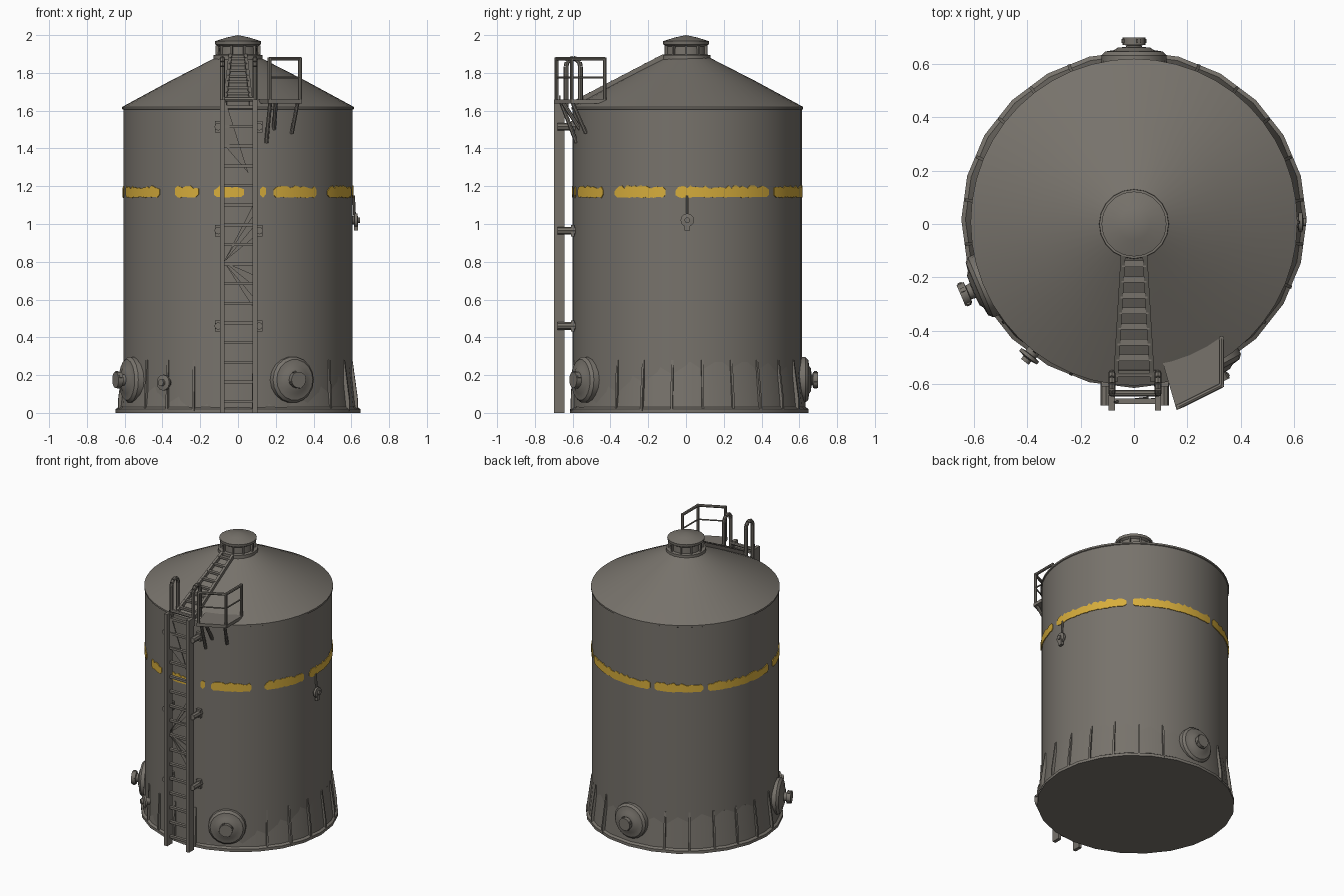
import bpy, bmesh, math, random
from mathutils import Matrix, Vector

if "Cube" in bpy.data.objects:
    bpy.data.objects.remove(bpy.data.objects["Cube"])

random.seed(4)
CY = 0.007   # tank axis sits slightly behind the origin
R = 0.607    # shell radius


def material(name, rgb):
    m = bpy.data.materials.new(name)
    m.diffuse_color = (*rgb, 1)
    m.use_nodes = True
    m.node_tree.nodes["Principled BSDF"].inputs["Base Color"].default_value = m.diffuse_color
    return m


GREY = material("warm_grey_steel", (0.185, 0.17, 0.148))
YELLOW = material("yellow_paint", (0.68, 0.42, 0.045))


def finish(name, bm, mat=GREY, angle=35):
    bmesh.ops.remove_doubles(bm, verts=bm.verts, dist=1e-5)
    bmesh.ops.recalc_face_normals(bm, faces=bm.faces)
    me = bpy.data.meshes.new(name)
    bm.to_mesh(me)
    bm.free()
    me.materials.append(mat)
    ob = bpy.data.objects.new(name, me)
    bpy.context.collection.objects.link(ob)
    bpy.ops.object.select_all(action='DESELECT')
    ob.select_set(True)
    bpy.context.view_layer.objects.active = ob
    bpy.ops.object.shade_smooth_by_angle(angle=math.radians(angle))
    return ob


def lathe(bm, profile, n, mat=Matrix()):
    """Revolve (radius, height) points round local z."""
    rings = []
    for r, z in profile:
        rings.append([bm.verts.new(mat @ Vector((r * math.cos(k * math.tau / n),
                      r * math.sin(k * math.tau / n), z))) for k in range(n)]
                     if r > 0 else [bm.verts.new(mat @ Vector((0, 0, z)))])
    for a, b in zip(rings, rings[1:]):
        for k in range(n):
            j = (k + 1) % n
            quad = [a[k % len(a)], a[j % len(a)], b[j % len(b)], b[k % len(b)]]
            bm.faces.new(list(dict.fromkeys(quad)))


def box(bm, centre, size, rot=Matrix()):
    bmesh.ops.create_cube(bm, size=1, matrix=Matrix.Translation(centre) @ rot.to_4x4()
                          @ Matrix.Diagonal((*size, 1)))


def bar(bm, a, b, r, n=8):
    """Straight round bar between two points."""
    a, b = Vector(a), Vector(b)
    d = b - a
    m = Matrix.Translation(a) @ d.to_track_quat('Z', 'Y').to_matrix().to_4x4()
    lathe(bm, [(0, 0), (r, 0), (r, d.length), (0, d.length)], n, m)


def path(bm, pts, r):
    for a, b in zip(pts, pts[1:]):
        bar(bm, a, b, r)


def prism(bm, pts, offset):
    """Solid slab from an outline, pushed along an offset vector."""
    lo = [bm.verts.new(Vector(p)) for p in pts]
    hi = [bm.verts.new(Vector(p) + Vector(offset)) for p in pts]
    bm.faces.new(lo)
    bm.faces.new(hi[::-1])
    for k in range(len(pts)):
        j = (k + 1) % len(pts)
        bm.faces.new([lo[k], lo[j], hi[j], hi[k]])


def around(deg, r, z):
    """Point on the tank; 0 degrees is the front, 90 the right."""
    t = math.radians(deg)
    return Vector((r * math.sin(t), CY - r * math.cos(t), z))


def outward(deg, z):
    """Frame on the tank axis whose local z points out of the wall."""
    t = math.radians(deg)
    m = Matrix(((math.cos(t), 0, math.sin(t)), (math.sin(t), 0, -math.cos(t)), (0, 1, 0)))
    return Matrix.Translation((0, CY, z)) @ m.to_4x4()


# Shell and conical roof with a small eave lip
bm = bmesh.new()
lathe(bm, [(0, 0.005), (R, 0.005), (R, 1.605), (R + .006, 1.608), (R + .006, 1.62),
           (0.36, 1.757), (0.11, 1.885), (0, 1.885)], 48, Matrix.Translation((0, CY, 0)))
finish("tank_shell", bm, angle=25)

# Roof vent: collar, neck, overhanging cap
bm = bmesh.new()
lathe(bm, [(0, 1.85), (.132, 1.85), (.13, 1.895), (.106, 1.897), (.104, 1.94), (.12, 1.95),
           (.122, 1.968), (.06, 1.987), (0, 2.0)], 20)
for k in range(10):
    t = k * math.tau / 10
    box(bm, (.108 * math.cos(t), .108 * math.sin(t), 1.92), (.02, .01, .05),
        Matrix.Rotation(t, 3, 'Z'))
finish("roof_vent", bm)

# Base ring and flared skirt
bm = bmesh.new()
oval = Matrix.Translation((0, .017, 0)) @ Matrix.Diagonal((1.025, 1, 1, 1))
lathe(bm, [(0, 0), (.632, 0), (.632, .02), (.617, .03), (.592, .27), (0, .27)], 24, oval)
finish("base_skirt", bm)

# Triangular stiffening ribs round the base
bm = bmesh.new()
for k in range(24):
    deg = k * 15 + 7.5
    if any(abs((deg - c + 180) % 360 - 180) < 10 for c in (28, 180, 293)):
        continue
    t = math.radians(deg)
    tan = Vector((math.cos(t), math.sin(t), 0)) * .012
    foot = .64 if deg > 60 and deg < 300 else .622
    prism(bm, [around(deg, .58, .01) - tan / 2, around(deg, foot, .01) - tan / 2,
               around(deg, foot, .07) - tan / 2, around(deg, R + .004, .28) - tan / 2,
               around(deg, .58, .28) - tan / 2], tan)
finish("base_ribs", bm)

# Worn yellow dashes, as thin curved plates with ragged edges
bm = bmesh.new()
for a, b in [(-33, -20), (-12, 3), (11, 14), (18, 43), (51, 79), (84, 135), (139, 193),
             (196, 226), (229, 277), (283, 317)]:
    n = max(2, round((b - a) / 1.5))
    rows = []
    for k in range(n + 1):
        d = a + (b - a) * k / n
        end = .014 if k in (0, n) else 0
        lo = 1.138 + end + random.uniform(0, .006)
        hi = 1.205 - end - random.uniform(0, .018)
        rows.append([bm.verts.new(around(d, r, z)) for r, z in
                     ((R - .003, lo), (R + .004, lo), (R + .004, hi), (R - .003, hi))])
    for p, q in zip(rows, rows[1:]):
        for i in range(4):
            j = (i + 1) % 4
            bm.faces.new([p[i], p[j], q[j], q[i]])
    bm.faces.new(rows[0])
    bm.faces.new(rows[-1][::-1])
finish("yellow_band_dashes", bm, YELLOW)

# Manholes with stepped lids and a central nozzle
for name, deg, tip in [("front_manhole", 28, .685), ("back_manhole", 180, .693),
                       ("left_manhole", 293, .705)]:
    bm = bmesh.new()
    out = outward(deg, .175)
    lathe(bm, [(0, .55), (.125, .55), (.122, .625), (.108, .64), (.075, .645), (.06, .655),
               (.03, .657), (.028, tip - .03), (.043, tip - .028), (.043, tip), (0, tip)], 18, out)
    for k in range(2):
        box(bm, out @ Vector((0, 0, tip - .014)), (.095, .016, .016),
            (out.to_3x3() @ Matrix.Rotation(k * math.pi / 2 + .4, 3, 'Z')))
    finish(name, bm)

# Small drain valve, and level gauge with its pipe
bm = bmesh.new()
lathe(bm, [(0, .58), (.025, .58), (.025, .63), (.042, .632), (.042, .645), (.018, .65),
           (.018, .665), (0, .665)], 12, outward(-38, .16))
finish("drain_valve", bm)
bm = bmesh.new()
lathe(bm, [(0, .59), (.022, .59), (.022, .615), (.036, .617), (.036, .632), (.015, .635),
           (.015, .645), (0, .645)], 12, outward(90, 1.02))
bar(bm, around(90, .618, 1.03), around(90, .612, 1.15), .007)
box(bm, around(90, .625, .985), (.02, .03, .04))
finish("level_gauge", bm)

# Wall ladder: flat rails, rungs, remaining web plates
bm = bmesh.new()
for x in (-.083, .09):
    box(bm, (x, -.671, .83), (.024, .058, 1.66))
for k in range(16):
    box(bm, (.003, -.665, .06 + k * .104), (.16, .022, .016))
for z in (.55, .67, .93, 1.05):
    prism(bm, [(-.075, -.672, .8), (.085, -.66, z), (.085, -.66, z + .06)], (0, .008, 0))
prism(bm, [(-.075, -.672, 1.68), (-.075, -.672, 1.42), (.055, -.655, 1.27)], (0, .008, 0))
finish("wall_ladder", bm)

# Ladder standoff brackets
bm = bmesh.new()
for z in (.46, .965, 1.515):
    for x in (-.105, .112):
        bar(bm, (x, -.68, z), (x, -.57, z), .02)
        box(bm, (x, -.6, z), (.035, .02, .06))
finish("ladder_brackets", bm)

# Hooped grab rails at the ladder head
bm = bmesh.new()
for x in (-.083, .09):
    hoop = [(x, -.635, 1.6), (x, -.635, 1.8)]
    hoop += [(x, -.597 - .038 * math.cos(t * math.pi / 6),
              1.835 + .042 * math.sin(t * math.pi / 6)) for t in range(7)]
    path(bm, hoop + [(x, -.559, 1.64)], .013)
for y in (-.635, -.559):
    bar(bm, (-.083, y, 1.66), (.09, y, 1.66), .012)
finish("ladder_hoops", bm)

# Roof ladder, narrowing towards the vent
bm = bmesh.new()
foot, head = Vector((0, -.59, 1.655)), Vector((0, -.12, 1.9))
for s in (-1, 1):
    prism(bm, [foot + Vector((s * .078, 0, -.03)), head + Vector((s * .05, 0, -.03)),
               head + Vector((s * .05, 0, 0)), foot + Vector((s * .078, 0, 0))],
          (-s * .018, 0, 0))
for k in range(8):
    f = (k + .5) / 8
    box(bm, foot.lerp(head, f) - Vector((0, 0, .01)), (.14 - .055 * f, .024, .014))
finish("roof_ladder", bm)

# Side platform with diagonal braces
bm = bmesh.new()
prism(bm, [(.09, -.46, 1.637), (.16, -.698, 1.637), (.338, -.61, 1.637), (.338, -.43, 1.637)],
      (0, 0, .022))
for a, b in [((.17, -.66, 1.64), (.15, -.58, 1.43)), ((.315, -.6, 1.64), (.285, -.53, 1.48)),
             ((.2, -.65, 1.64), (.19, -.56, 1.5))]:
    bar(bm, a, b, .011)
finish("platform", bm)

# Platform guard rail
bm = bmesh.new()
posts = [(.167, -.685), (.328, -.605), (.328, -.43)]
for x, y in posts:
    bar(bm, (x, y, 1.64), (x, y, 1.882), .01)
for z, r in ((1.875, .01), (1.775, .005)):
    path(bm, [(x, y, z) for x, y in posts], r)
finish("platform_guard_rail", bm)
